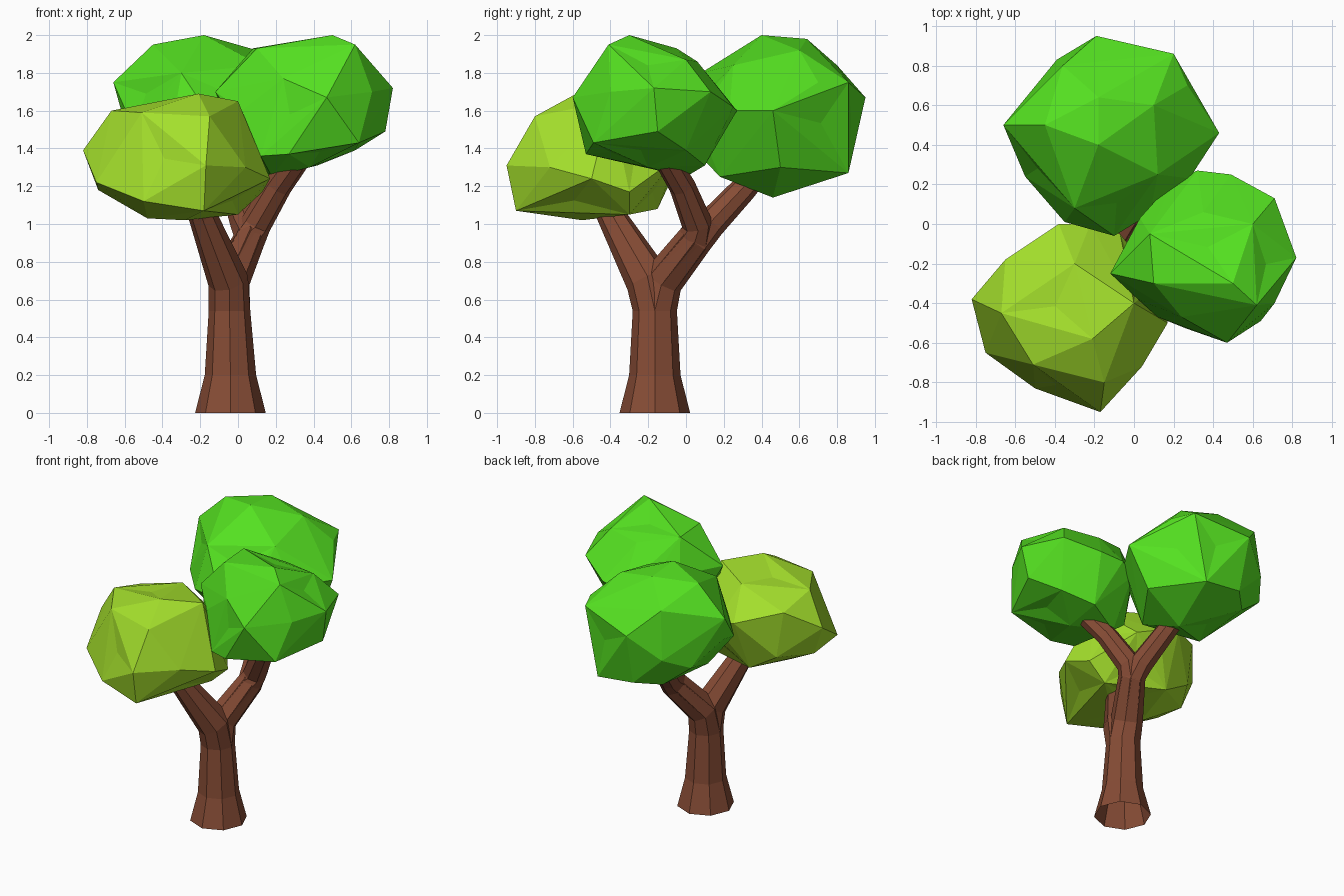
import bpy, bmesh, math
from mathutils import Vector


def material(name, rgb):
    m = bpy.data.materials.new(name)
    m.diffuse_color = (*rgb, 1)
    return m


BARK = material("bark", (0.24, 0.072, 0.036))
GREEN = material("leaf_green", (0.09, 0.75, 0.015))
LIME = material("leaf_lime", (0.37, 0.74, 0.025))


def finish(name, bm, mat):
    bmesh.ops.recalc_face_normals(bm, faces=bm.faces[:])
    me = bpy.data.meshes.new(name)
    bm.to_mesh(me)
    bm.free()
    me.materials.append(mat)
    ob = bpy.data.objects.new(name, me)
    bpy.context.collection.objects.link(ob)
    return ob


def limb(name, path, sides=8, level=0):
    """Loft rings (x, y, z, rx, ry) along a path; the first `level` rings stay horizontal."""
    bm = bmesh.new()
    up = Vector((0, 0, 1))
    pts = [Vector(p[:3]) for p in path]
    rings = []
    for i, p in enumerate(path):
        d = pts[min(i + 1, len(pts) - 1)] - pts[max(i - 1, 0)]
        q = up.rotation_difference(up if i < level else d)
        ring = []
        for k in range(sides):
            a = 2 * math.pi * k / sides
            ring.append(bm.verts.new(pts[i] + q @ Vector((p[3] * math.cos(a), p[4] * math.sin(a), 0))))
        rings.append(ring)
    for a, b in zip(rings, rings[1:]):
        for k in range(sides):
            n = (k + 1) % sides
            bm.faces.new((a[k], a[n], b[n], b[k]))
    return finish(name, bm, BARK)


def crown(name, corners, mat):
    """Faceted leaf clump wrapped around its corner points, largest facets dented."""
    bm = bmesh.new()
    for c in corners:
        bm.verts.new(c)
    bmesh.ops.convex_hull(bm, input=bm.verts[:])
    loose = [v for v in bm.verts if not v.link_faces]
    bmesh.ops.delete(bm, geom=loose, context='VERTS')
    bmesh.ops.recalc_face_normals(bm, faces=bm.faces[:])
    big = sorted(bm.faces, key=lambda f: -f.calc_area())[:6]
    bmesh.ops.poke(bm, faces=big, offset=-0.015)
    return finish(name, bm, mat)


# Trunk with flared foot
limb("trunk", [(-.04, -.165, 0, .187, .187), (-.04, -.165, .2, .136, .136),
               (-.045, -.165, .54, .11, .117)], level=3)

# Branches, each growing out of the trunk top so the forks merge
TOP = (-.045, -.165, .54, .11, .117)
limb("front_branch", [TOP, (-.052, -.2, .7, .108, .12),
                      (-.19, -.4, 1.05, .075, .075), (-.24, -.48, 1.2, .07, .07)], level=1)
FORK = [TOP, (-.042, -.125, .7, .105, .11), (.06, .05, .92, .085, .095)]
limb("back_branch", FORK + [(.04, .13, 1.0, .08, .08),
                            (-.02, .3, 1.18, .07, .07), (-.06, .4, 1.3, .065, .065)], level=1)
limb("right_branch", FORK + [(.095, .06, 1.0, .082, .082),
                             (.21, -.02, 1.2, .075, .07), (.33, -.12, 1.37, .07, .065)], level=1)

# Leaf clumps
crown("front_left_leaves", [
    (-.82, -.38, 1.39), (-.65, -.18, 1.53), (-.75, -.65, 1.22), (-.5, -.83, 1.12), (-.67, -.45, 1.6),
    (-.17, -.95, 1.31), (-.51, -.71, 1.59), (-.15, -.8, 1.57), (-.21, -.58, 1.69),
    (0, -.4, 1.65), (-.38, 0, 1.45), (-.22, 0, 1.4), (-.07, -.05, 1.35), (.04, -.72, 1.3),
    (.17, -.5, 1.24), (-.18, -.9, 1.07), (-.28, -.55, 1.02), (-.48, -.5, 1.03),
    (0, -.3, 1.05), (.13, -.3, 1.17), (-.4, -.15, 1.08), (-.74, -.4, 1.18),
    (-.6, -.17, 1.2), (-.3, -.2, 1.64)], LIME)
crown("right_leaves", [
    (.08, -.05, 1.93), (.5, -.3, 2.0), (.62, -.41, 1.95), (.82, -.17, 1.72), (.78, -.15, 1.49),
    (.71, .13, 1.7), (.49, .25, 1.62), (.32, .27, 1.6), (.2, .22, 1.55), (.35, .06, 1.86),
    (.24, -.47, 1.77), (.02, -.38, 1.6), (-.12, -.25, 1.7), (.47, -.6, 1.67),
    (.12, -.47, 1.36), (.27, -.53, 1.37), (.64, -.49, 1.43), (.18, 0, 1.25),
    (.62, 0, 1.39), (.42, .1, 1.31), (.38, -.2, 1.3), (0, -.1, 1.4), (.03, .03, 1.7),
    (.1, -.3, 1.93), (.71, -.4, 1.7), (.6, 0, 1.87)], GREEN)
crown("back_leaves", [
    (-.66, .5, 1.75), (-.36, .8, 1.84), (-.18, .64, 1.98), (.1, .6, 1.92), (.2, .86, 1.75),
    (-.19, .95, 1.67), (-.18, .4, 2.0), (.43, .46, 1.6), (.28, .23, 1.6), (.08, .05, 1.55),
    (-.1, -.06, 1.5), (-.35, .01, 1.5), (-.55, .24, 1.5), (-.3, .08, 1.8), (-.51, .67, 1.42),
    (-.45, .5, 1.95), (-.18, .86, 1.3), (.1, .86, 1.27), (0, .46, 1.14), (.08, .18, 1.25),
    (-.35, .25, 1.25), (-.32, .72, 1.27), (.3, .5, 1.3), (-.61, .45, 1.57), (-.39, .83, 1.5),
    (.12, .25, 1.84), (.27, .7, 1.75)], GREEN)
